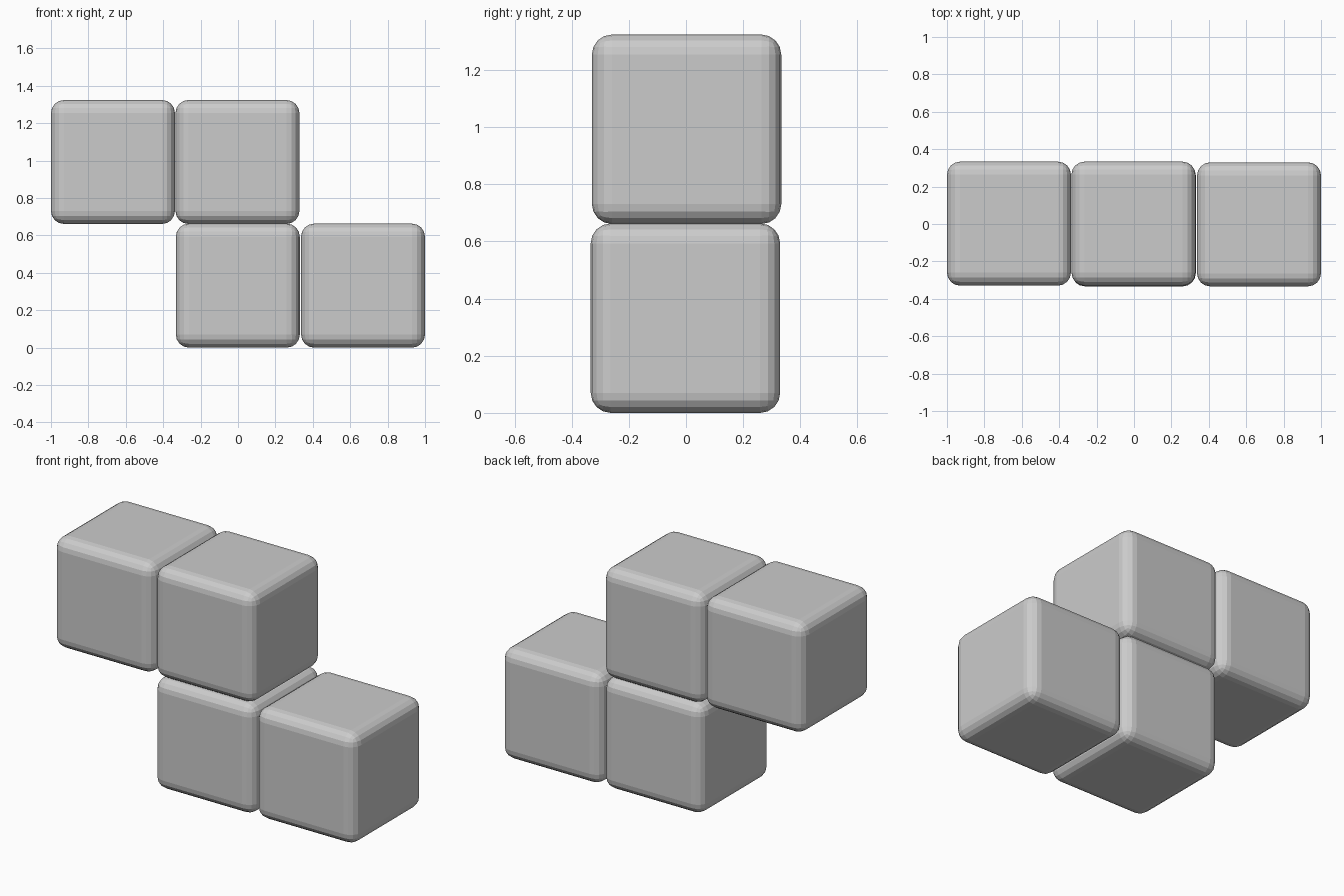
import bpy

if "Cube" in bpy.data.objects:
    bpy.data.objects.remove(bpy.data.objects["Cube"])

SIZE = 0.663
HALF = SIZE / 2


def rounded_cube(name, x, y, z):
    # Cube with evenly rounded edges and flat facets
    bpy.ops.mesh.primitive_cube_add(size=SIZE, location=(x, y, z))
    ob = bpy.context.object
    ob.name = name
    bev = ob.modifiers.new("rounded_edges", 'BEVEL')
    bev.width = 0.07
    bev.segments = 4
    bev.limit_method = 'NONE'
    return ob


# Two lower blocks, two upper blocks stepped to the left
LOW, HIGH = HALF, HALF + 0.661
rounded_cube("lower_middle_block", -0.001, -0.002, LOW)
rounded_cube("lower_right_block", 1 - HALF, -0.002, LOW)
rounded_cube("upper_middle_block", -0.003, 0.002, HIGH)
rounded_cube("upper_left_block", -1 + HALF, 0.002, HIGH)
